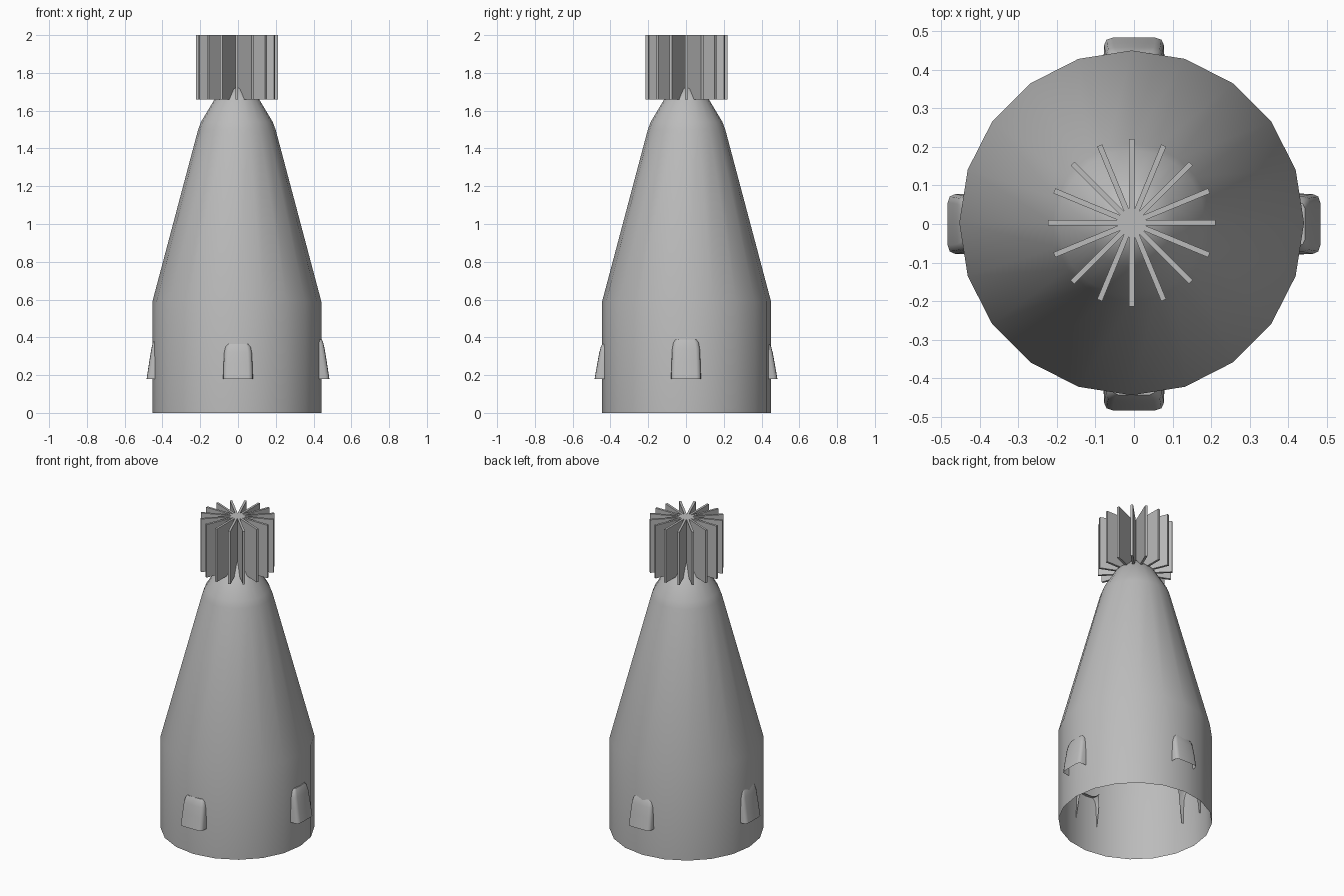
import bpy, math
from mathutils import Matrix

if "Cube" in bpy.data.objects:
    bpy.data.objects.remove(bpy.data.objects["Cube"])

grey = bpy.data.materials.new("plain grey")
grey.diffuse_color = (0.5, 0.5, 0.5, 1)
grey.use_nodes = True
grey.node_tree.nodes["Principled BSDF"].inputs["Base Color"].default_value = grey.diffuse_color
CX, CY = -0.006, 0.003


def make(name, verts, faces, angle=None):
    me = bpy.data.meshes.new(name)
    me.from_pydata(verts, [], faces)
    me.materials.append(grey)
    ob = bpy.data.objects.new(name, me)
    bpy.context.collection.objects.link(ob)
    if angle:
        bpy.ops.object.select_all(action='DESELECT')
        ob.select_set(True)
        bpy.context.view_layer.objects.active = ob
        bpy.ops.object.shade_smooth_by_angle(angle=math.radians(angle))
    return ob


# tapered body shell: 20 sides, open underneath, closed dome under the fins
profile = [(0.447, 0), (0.447, 0.59), (0.205, 1.50), (0.19, 1.54), (0.115, 1.665), (0.06, 1.715)]
N = 20
verts, faces = [], []
for r, z in profile:
    for i in range(N):
        a = 2 * math.pi * i / N
        verts.append((CX + r * math.cos(a), CY + r * math.sin(a), z))
for k in range(len(profile) - 1):
    for i in range(N):
        j = (i + 1) % N
        faces.append((k * N + i, k * N + j, (k + 1) * N + j, (k + 1) * N + i))
verts.append((CX, CY, 1.73))
top = (len(profile) - 1) * N
for i in range(N):
    faces.append((top + i, top + (i + 1) % N, len(verts) - 1))
make("body_shell", verts, faces, 40)

# sixteen thin radial fins on top
for i in range(16):
    t, r0, r1, z0, z1 = 0.007, 0.0, 0.217, 1.66, 2.0
    v = [(x, y, z) for x in (r0, r1) for y in (-t, t) for z in (z0, z1)]
    f = [(0, 1, 3, 2), (4, 6, 7, 5), (0, 4, 5, 1), (2, 3, 7, 6), (0, 2, 6, 4), (1, 5, 7, 3)]
    fin = make("top_fin", v, f)
    fin.matrix_world = Matrix.Translation((CX, CY, 0)) @ Matrix.Rotation(math.pi * i / 8, 4, 'Z')

# four hollow vent hoods, open at the bottom: (z, half width, outer radius)
levels = [(0.18, 0.079, 0.484), (0.26, 0.077, 0.470), (0.32, 0.074, 0.459),
          (0.35, 0.068, 0.451), (0.365, 0.058, 0.444)]
# cross-section across the hood: (fraction of half width, inset from outer radius)
section = [(-1, 0.055), (-0.98, 0.02), (-0.9, 0.006), (-0.7, 0.001), (0, 0),
           (0.7, 0.001), (0.9, 0.006), (0.98, 0.02), (1, 0.055)]
M = len(section)
for i in range(4):
    stretch = 1.13 if i % 2 else 1.0      # side hoods are slightly taller
    v = [(w * u, -(r - d), 0.18 + (z - 0.18) * stretch) for z, w, r in levels for u, d in section]
    v += [(x * 0.9, y + 0.02, z) for x, y, z in v[-M:]]
    f = [(k * M + j, k * M + j + 1, (k + 1) * M + j + 1, (k + 1) * M + j)
         for k in range(len(levels)) for j in range(M - 1)]
    hood = make("vent_hood", v, f, 50)
    hood.rotation_euler.z = i * math.pi / 2
